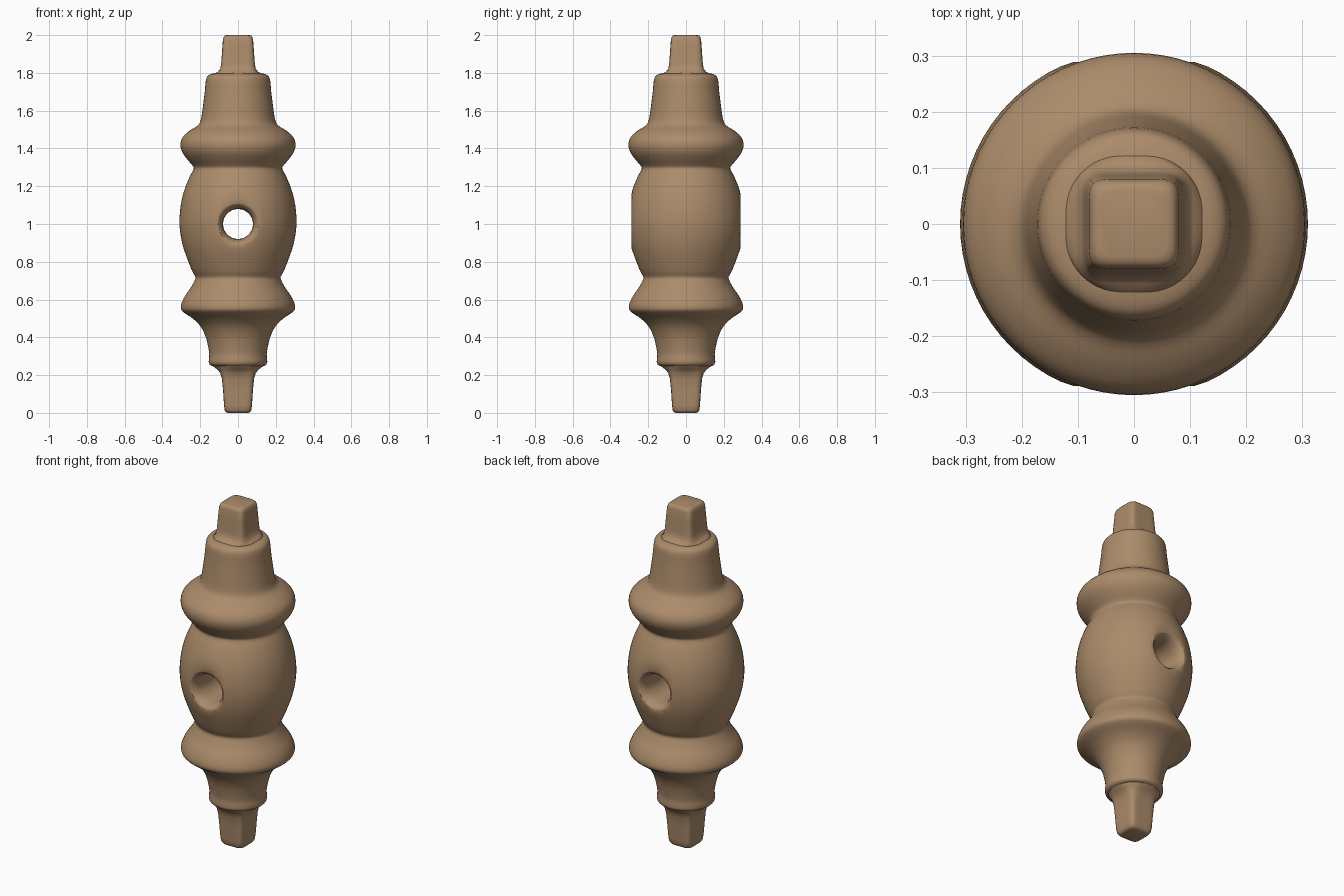
import bpy, bmesh, math

if "Cube" in bpy.data.objects:
    bpy.data.objects.remove(bpy.data.objects["Cube"])

wood = bpy.data.materials.new("tan_wood")
wood.diffuse_color = (0.41, 0.26, 0.145, 1)
wood.use_nodes = True
wood.node_tree.nodes["Principled BSDF"].inputs["Base Color"].default_value = wood.diffuse_color
SEG = 72


def smooth_rows(rows, sub):
    """Catmull-Rom refinement of a list of equal-length tuples."""
    out = []
    for i in range(len(rows) - 1):
        a, b, c, d = (rows[max(i - 1, 0)], rows[i], rows[i + 1],
                      rows[min(i + 2, len(rows) - 1)])
        for k in range(sub):
            t = k / sub
            out.append(tuple(0.5 * (2 * q + (r - p) * t + (2 * p - 5 * q + 4 * r - s) * t * t
                                    + (3 * q - p - 3 * r + s) * t ** 3)
                             for p, q, r, s in zip(a, b, c, d)))
    return out + [rows[-1]]


def loft(name, rows, flat_y=None, along_y=False):
    """Closed solid from rows of (height, radius, squareness); squareness 2 is a circle."""
    bm = bmesh.new()
    rings = []
    for z, r, n in rows:
        ring = []
        for i in range(SEG):
            a = 2 * math.pi * i / SEG
            c, s = math.cos(a), math.sin(a)
            k = r / (abs(c) ** n + abs(s) ** n) ** (1 / n)
            x, y = k * c, k * s
            if flat_y and 0.75 < z < 1.27:
                y = max(-flat_y, min(flat_y, y))
            ring.append(bm.verts.new((x, z, y) if along_y else (x, y, z)))
        rings.append(ring)
    for lo, hi in zip(rings, rings[1:]):
        for i in range(SEG):
            j = (i + 1) % SEG
            bm.faces.new((lo[i], lo[j], hi[j], hi[i]))
    bm.faces.new(rings[0][::-1])
    bm.faces.new(rings[-1])
    bmesh.ops.recalc_face_normals(bm, faces=bm.faces)
    me = bpy.data.meshes.new(name)
    bm.to_mesh(me)
    bm.free()
    me.materials.append(wood)
    ob = bpy.data.objects.new(name, me)
    bpy.context.collection.objects.link(ob)
    return ob


def shade(ob):
    bpy.ops.object.select_all(action='DESELECT')
    ob.select_set(True)
    bpy.context.view_layer.objects.active = ob
    bpy.ops.object.shade_smooth_by_angle(angle=math.radians(50))


# turned body: lower cup, two collars, barrel and upper neck
profile = [(0.245, 0.12), (0.252, 0.145), (0.27, 0.155), (0.31, 0.152), (0.36, 0.16),
           (0.41, 0.174), (0.46, 0.20), (0.50, 0.24), (0.53, 0.285), (0.55, 0.302),
           (0.58, 0.299), (0.62, 0.28), (0.66, 0.252), (0.70, 0.23), (0.72, 0.226),
           (0.75, 0.242), (0.82, 0.27), (0.90, 0.296), (1.00, 0.31), (1.10, 0.303),
           (1.18, 0.284), (1.25, 0.256), (1.285, 0.237), (1.305, 0.237), (1.34, 0.267),
           (1.38, 0.295), (1.42, 0.305), (1.46, 0.293), (1.495, 0.255), (1.52, 0.215),
           (1.55, 0.197), (1.62, 0.186), (1.70, 0.176), (1.755, 0.171), (1.78, 0.163),
           (1.793, 0.145), (1.80, 0.115)]
body = loft("turned_body", smooth_rows([(z, r, 2) for z, r in profile], 3), flat_y=0.289)

# cross hole with flared mouths, cut through the barrel front to back
half = [(0.19, 0.079), (0.23, 0.081), (0.255, 0.085), (0.275, 0.093), (0.288, 0.106), (0.30, 0.13)]
spool = [(-y, r, 2) for y, r in reversed(half)] + [(y, r, 2) for y, r in half]
cutter = loft("hole_cutter", spool, along_y=True)
cutter.location.z = 1.0
cutter.hide_render = True
mod = body.modifiers.new("cross_hole", 'BOOLEAN')
mod.operation = 'DIFFERENCE'
mod.solver = 'EXACT'
mod.object = cutter
bpy.context.view_layer.objects.active = body
body.select_set(True)
bpy.ops.object.modifier_apply(modifier=mod.name)
bpy.data.objects.remove(cutter)

# square pegs at both ends, flaring into the round body
bottom_peg = loft("bottom_peg", [
    (0.0, 0.055, 5), (0.004, 0.064, 5), (0.015, 0.071, 6), (0.04, 0.074, 7), (0.12, 0.079, 7),
    (0.18, 0.085, 6), (0.21, 0.094, 4.5), (0.23, 0.109, 3), (0.245, 0.13, 2.2), (0.26, 0.14, 2)])
top_peg = loft("top_peg", [
    (1.78, 0.13, 2), (1.797, 0.125, 2.3), (1.806, 0.107, 4), (1.82, 0.094, 6), (1.85, 0.089, 7),
    (1.92, 0.084, 7), (1.975, 0.080, 7), (1.99, 0.076, 6), (1.997, 0.07, 5), (2.0, 0.06, 5)])

for ob in (body, bottom_peg, top_peg):
    shade(ob)
